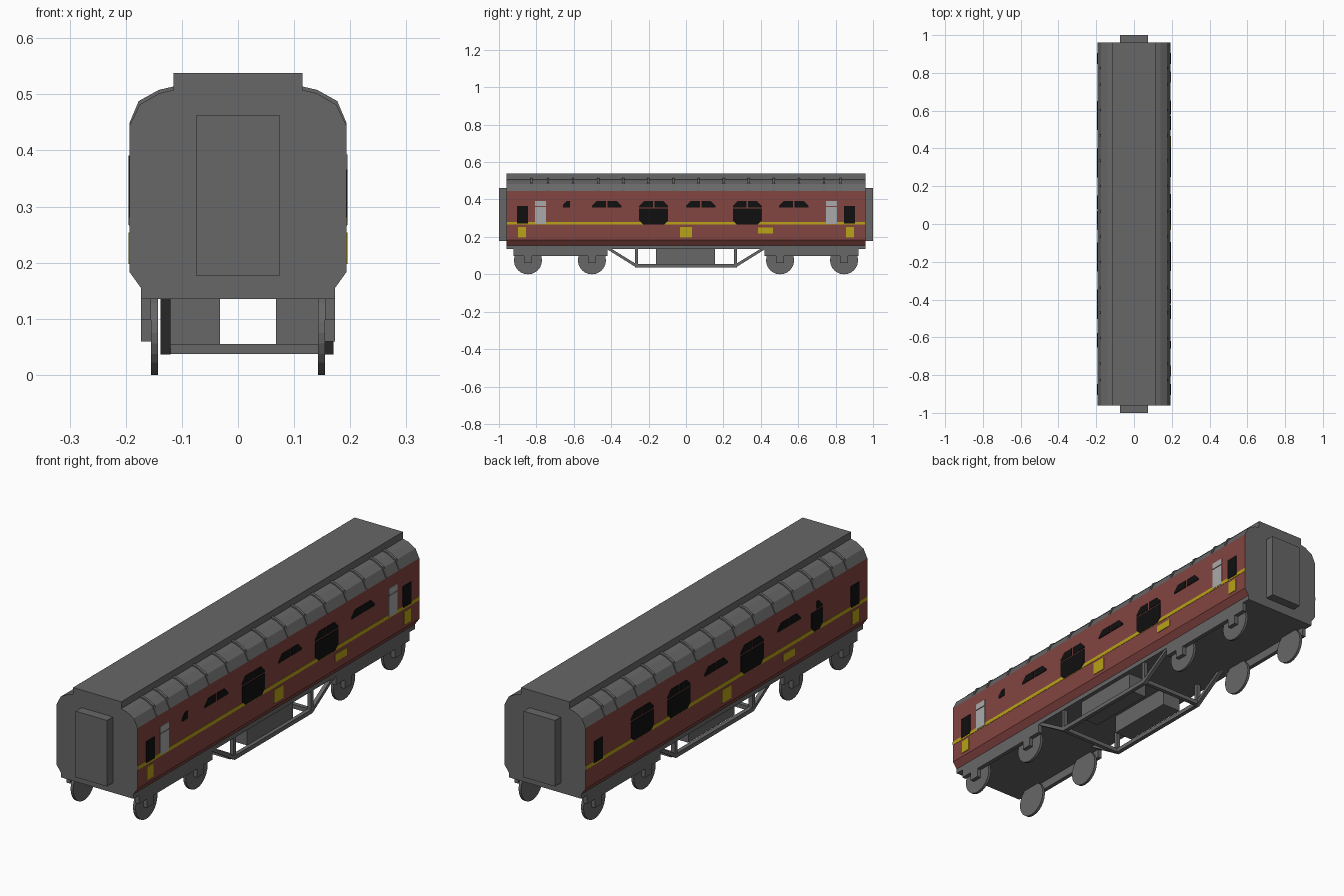
import bpy, bmesh, math

if "Cube" in bpy.data.objects:
    bpy.data.objects.remove(bpy.data.objects["Cube"])


def material(name, rgb):
    m = bpy.data.materials.new(name)
    m.diffuse_color = (*rgb, 1)
    m.use_nodes = True
    m.node_tree.nodes["Principled BSDF"].inputs["Base Color"].default_value = m.diffuse_color
    return m


GREY = material("dark grey", (0.135, 0.135, 0.135))
RED = material("maroon", (0.225, 0.058, 0.052))
YELLOW = material("yellow", (0.48, 0.36, 0.009))
BLACK = material("window black", (0.005, 0.005, 0.005))
PALE = material("pale grey", (0.40, 0.40, 0.40))


def prisms(name, parts, mat):
    """One object from parts (axis, outline, low, high).
    axis 'y': outline is (x, z); axis 'x': outline is (y, z)."""
    bm = bmesh.new()
    for axis, pts, lo, hi in parts:
        def put(p, t):
            return bm.verts.new((p[0], t, p[1]) if axis == 'y' else (t, p[0], p[1]))
        a = [put(p, lo) for p in pts]
        b = [put(p, hi) for p in pts]
        n = len(pts)
        bm.faces.new(a)
        bm.faces.new(b[::-1])
        for i in range(n):
            j = (i + 1) % n
            bm.faces.new((a[i], b[i], b[j], a[j]))
    bmesh.ops.recalc_face_normals(bm, faces=bm.faces[:])
    me = bpy.data.meshes.new(name)
    bm.to_mesh(me)
    bm.free()
    me.materials.append(mat)
    ob = bpy.data.objects.new(name, me)
    bpy.context.collection.objects.link(ob)
    return ob


def rect(a0, a1, b0, b1):
    return [(a0, b0), (a1, b0), (a1, b1), (a0, b1)]


def pane(y0, y1, z0, z1, bl=0, br=0, tr=0, tl=0):
    """Rectangle with optional cut corners."""
    pts = []
    for y, z, c, sy, sz in ((y0, z0, bl, 1, 1), (y1, z0, br, -1, 1),
                            (y1, z1, tr, -1, -1), (y0, z1, tl, 1, -1)):
        if not c:
            pts.append((y, z))
            continue
        along_y, along_z = (y + sy * c, z), (y, z + sz * min(c, 0.028))
        pts += [along_z, along_y] if sy == sz else [along_y, along_z]
    return pts


def box(x0, x1, y0, y1, z0, z1):
    return ('y', rect(x0, x1, z0, z1), y0, y1)


# Body shell: grey roof, ends and sill, maroon sides
roof = [(0.193, 0.445), (0.175, 0.482), (0.14, 0.502), (0.115, 0.508)]
half = [(0.173, 0.135), (0.173, 0.155), (0.193, 0.183)] + roof
body = prisms("coach_body", [('y', half + [(-x, z) for x, z in half[::-1]], -0.96, 0.96)], GREY)
body.data.materials.append(RED)
for f in body.data.polygons:
    if abs(f.normal.x) > 0.6 and 0.156 < f.center.z < 0.44:
        f.material_index = 1

# Raised roof centre and end gangways
prisms("roof_top", [box(-0.115, 0.115, -0.96, 0.96, 0.505, 0.538)], GREY)
prisms("end_gangways", [box(-0.075, 0.075, s * 0.98 - 0.02, s * 0.98 + 0.02, 0.177, 0.462)
                        for s in (-1, 1)], GREY)

# Roof ribs
outer = [(0.193, 0.45), (0.177, 0.488), (0.141, 0.508), (0.115, 0.514)]
rib_y = [-0.826, -0.738, 0.738, 0.826] + [-0.604 + 0.1342 * i for i in range(10)]
prisms("roof_ribs", [('y', [(s * x, z) for x, z in roof + outer[::-1]], y - 0.006, y + 0.006)
                     for s in (-1, 1) for y in rib_y], GREY)


def side_plates(name, side, outlines, mat, thick=0.0025):
    lo, hi = sorted((side * 0.192, side * (0.193 + thick)))
    prisms(name, [('x', o, lo, hi) for o in outlines], mat)


def top_lights(y0, y1):
    m = (y0 + y1) / 2
    return [pane(y0, m - 0.004, 0.358, 0.391, tl=0.025),
            pane(m + 0.004, y1, 0.358, 0.391, tr=0.025)]


def big_window(y0, y1):
    return top_lights(y0, y1) + [pane(y0, y1, 0.267, 0.352, bl=0.02, br=0.02)]


def door_window(y):
    return [rect(y - 0.029, y + 0.029, 0.273, 0.366)]


def square(y):
    return rect(y - 0.022, y + 0.022, 0.198, 0.254)


# Waist stripes on both sides
for s, n in ((1, "right"), (-1, "left")):
    side_plates(n + "_waist_stripe", s, [rect(-0.96, 0.96, 0.265, 0.281)], YELLOW, 0.0012)

# Right side windows, pale doors and yellow panels
right = door_window(-0.875) + door_window(0.875)
right += [pane(-0.658, -0.62, 0.358, 0.391, tl=0.02)]
for y in (-0.503, 0.0, 0.497):
    right += top_lights(y, y + 0.158)
for y in (-0.25, 0.25):
    right += big_window(y, y + 0.155)
side_plates("right_windows", 1, right, BLACK)
side_plates("right_pale_doors", 1, [rect(y - 0.029, y + 0.029, a, b) for y in (-0.778, 0.778)
                                    for a, b in ((0.27, 0.361), (0.366, 0.393))], PALE)
side_plates("right_panels", 1, [square(-0.877), square(0.877), rect(-0.032, 0.032, 0.198, 0.254),
                                rect(0.385, 0.465, 0.217, 0.249)], YELLOW)

# Left side windows and yellow panels
left = door_window(-0.875) + door_window(0.875)
for y in (0.497, 0.247, -0.252):
    left += big_window(y, y + 0.155)
for y in (-0.007, -0.504):
    left += top_lights(y, y + 0.157)
left += [pane(-0.653, -0.578, 0.267, 0.352, bl=0.02, br=0.02),
         pane(-0.653, -0.615, 0.358, 0.391, tl=0.025)]
side_plates("left_windows", -1, left, BLACK)
side_plates("left_panels", -1, [square(-0.877), rect(-0.032, 0.032, 0.198, 0.254),
                                rect(-0.465, -0.385, 0.217, 0.249)], YELLOW)

# Wheels, bogie side frames and axle boxes
wheels, frames, axle_boxes = [], [], []
for s in (-1, 1):
    w0, w1 = sorted((s * 0.143, s * 0.155))
    f0, f1 = sorted((s * 0.155, s * 0.173))
    for e in (-1, 1):
        y0, y1 = sorted((e * 0.42, e * 0.922))
        frames.append(box(f0, f1, y0, y1, 0.098, 0.136))
        for c in (0.503, 0.845):
            ring = [(e * c + 0.075 * math.cos(math.tau * i / 24),
                     0.075 + 0.075 * math.sin(math.tau * i / 24)) for i in range(24)]
            wheels.append(('x', ring, w0, w1))
            axle_boxes.append(box(f0, f1, e * c - 0.022, e * c + 0.022, 0.06, 0.098))
prisms("wheels", wheels, GREY)
prisms("bogie_frames", frames, GREY)
prisms("axle_boxes", axle_boxes, GREY)

# Underframe trusses: lower rail, sloping ends and posts on each side
truss = []
for x0, x1 in ((-0.138, -0.12), (0.153, 0.17)):
    truss.append(('x', rect(-0.265, 0.265, 0.036, 0.054), x0, x1))
    for e in (-1, 1):
        truss.append(('x', [(e * 0.265, 0.036), (e * 0.425, 0.136),
                            (e * 0.398, 0.136), (e * 0.265, 0.054)], x0, x1))
        truss.append(('x', rect(e * 0.264 - 0.008, e * 0.264 + 0.008, 0.054, 0.136), x0, x1))
prisms("underframe_trusses", truss, GREY)
prisms("truss_cross_bars", [box(-0.12, 0.153, e * 0.264 - 0.009, e * 0.264 + 0.009, 0.037, 0.055)
                            for e in (-1, 1)], GREY)

# Equipment boxes under the floor
prisms("equipment_boxes", [box(-0.12, -0.032, -0.16, 0.155, 0.055, 0.135),
                           box(0.068, 0.155, -0.16, 0.155, 0.055, 0.135)], GREY)
